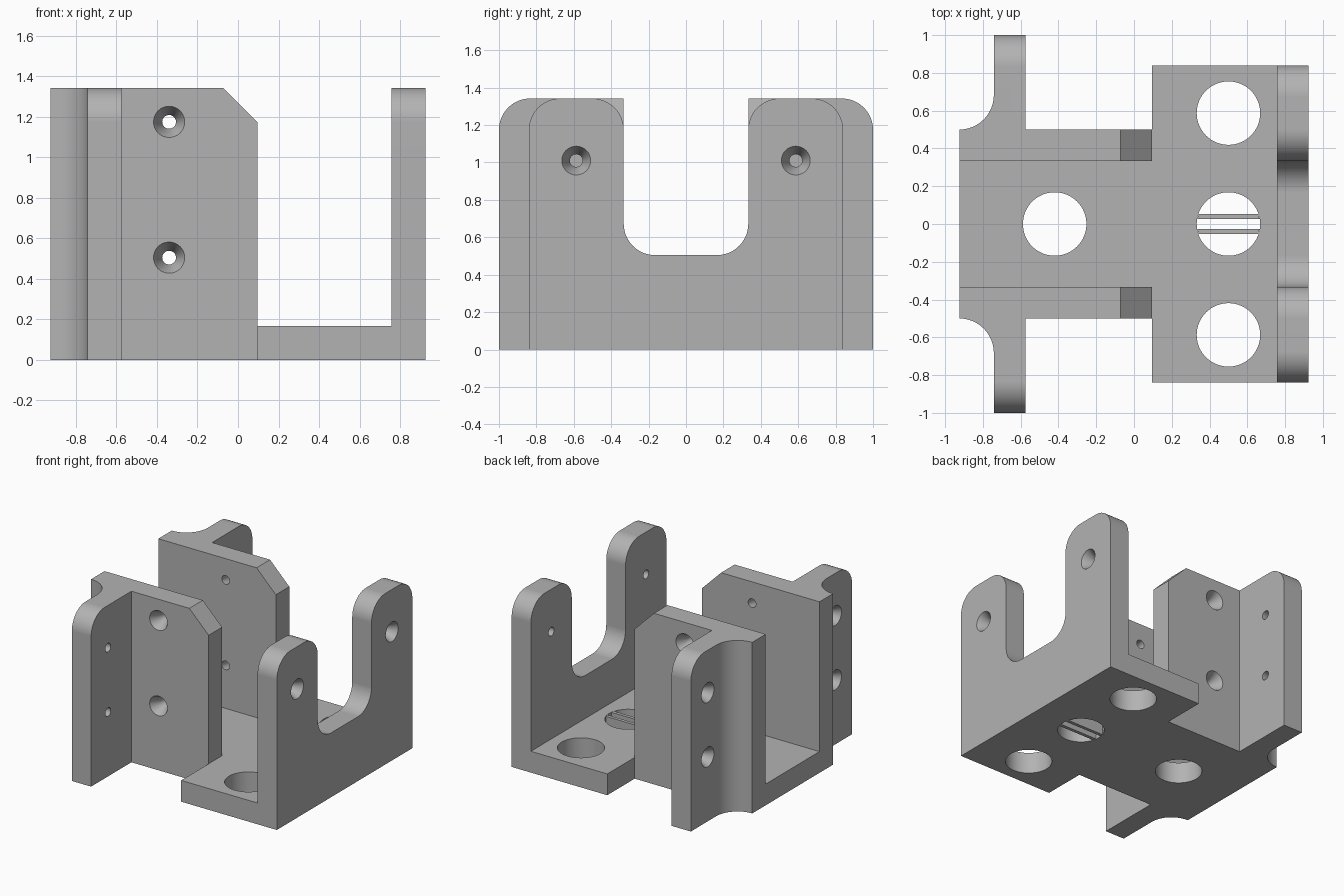
import bpy, bmesh
from math import cos, sin, pi, radians
from mathutils import Matrix, Vector

if "Cube" in bpy.data.objects:
    bpy.data.objects.remove(bpy.data.objects["Cube"])

T = 0.167            # plate thickness and corner radius
H = 1.342            # overall height
BACK, FRONT = -0.925, 0.925
STEP = 0.095         # where the base widens
WIDE = 0.84          # half width of the wide end

grey = bpy.data.materials.new("plain grey")
grey.use_nodes = True
grey.diffuse_color = (0.45, 0.45, 0.45, 1)
grey.node_tree.nodes["Principled BSDF"].inputs["Base Color"].default_value = grey.diffuse_color


def arc(cx, cy, r, start, end, n=12):
    angles = [radians(start + (end - start) * i / n) for i in range(n + 1)]
    return [(cx + r * cos(a), cy + r * sin(a)) for a in angles]


def make(name, bm):
    bmesh.ops.recalc_face_normals(bm, faces=bm.faces)
    mesh = bpy.data.meshes.new(name)
    bm.to_mesh(mesh)
    bm.free()
    mesh.materials.append(grey)
    obj = bpy.data.objects.new(name, mesh)
    bpy.context.collection.objects.link(obj)
    return obj


def prism(name, outline, axis, lo, hi):
    """Extrude a 2D outline along x (outline yz), y (outline xz) or z (outline xy)."""
    place = {"x": lambda a, b: (lo, a, b), "y": lambda a, b: (a, lo, b), "z": lambda a, b: (a, b, lo)}[axis]
    step = Vector([(hi - lo) * (axis == k) for k in "xyz"])
    bm = bmesh.new()
    face = bm.faces.new([bm.verts.new(place(a, b)) for a, b in outline])
    top = bmesh.ops.extrude_face_region(bm, geom=[face])["geom"]
    bmesh.ops.translate(bm, vec=step, verts=[v for v in top if isinstance(v, bmesh.types.BMVert)])
    return make(name, bm)


def screw_cutter(point, outward):
    """Countersunk hole whose wide end opens at point, facing outward."""
    bm = bmesh.new()
    profile = [(0, 0.02), (0.077, 0.02), (0.077, 0), (0.034, -0.08), (0.034, -0.2), (0, -0.2)]
    verts = [bm.verts.new((r, 0, z)) for r, z in profile]
    edges = [bm.edges.new(pair) for pair in zip(verts, verts[1:])]
    bmesh.ops.spin(bm, geom=verts + edges, cent=(0, 0, 0), axis=(0, 0, 1), angle=2 * pi, steps=32)
    bmesh.ops.remove_doubles(bm, verts=bm.verts, dist=0.0001)
    turn = Vector((0, 0, 1)).rotation_difference(Vector(outward)).to_matrix().to_4x4()
    bm.transform(Matrix.Translation(point) @ turn)
    return make("screw_cutter", bm)


def combine(body, other, operation):
    mod = body.modifiers.new(operation, "BOOLEAN")
    mod.operation, mod.object, mod.solver = operation, other, "EXACT"
    bpy.context.view_layer.objects.active = body
    bpy.ops.object.modifier_apply(modifier=mod.name)
    bpy.data.objects.remove(other)


# Base plate, narrow at the back and wide at the front
half = [(BACK, 0.5), (STEP, 0.5), (STEP, WIDE), (FRONT, WIDE)]
bracket = prism("bracket", half + [(x, -y) for x, y in reversed(half)], "z", 0, T)

# Front wall with rounded posts and a U notch
side = arc(WIDE - T, H - T, T, 0, 90) + arc(0.333 + T, H - T, T, 90, 180) \
    + arc(0.333 - T, 0.505 + T, T, 0, -90)
wall = [(WIDE, 0)] + side + [(-y, z) for y, z in reversed(side)] + [(-WIDE, 0)]
combine(bracket, prism("front_wall", wall, "x", FRONT - T, FRONT), "UNION")

for s in (-1, 1):
    # Side wall with chamfered top corner
    panel = [(BACK, 0), (STEP, 0), (STEP, H - T), (STEP - T, H), (BACK, H)]
    combine(bracket, prism("side_wall", panel, "y", s * 0.333, s * 0.5), "UNION")

    # Mounting flange with rounded outer corner
    flange = [(0.42, 0), (1, 0)] + arc(1 - T, H - T, T, 0, 90) + [(0.42, H)]
    combine(bracket, prism("flange", [(s * y, z) for y, z in flange], "x", -0.742, -0.575), "UNION")

    # Concave fillet behind the flange
    r = 0.183
    fillet = arc(BACK, 0.5 + r, r, -90, 0) + [(-0.66, 0.5 + r), (-0.66, 0.42), (BACK, 0.42)]
    combine(bracket, prism("fillet", [(x, s * y) for x, y in fillet], "z", 0, H), "UNION")

    # Countersunk screw holes
    holes = [((FRONT, s * 0.587, 1.01), (1, 0, 0))]
    holes += [((-0.34, s * 0.5, z), (0, s, 0)) for z in (0.505, 1.175)]
    holes += [((-0.742, s * 0.79, z), (-1, 0, 0)) for z in (0.505, 1.01)]
    for point, outward in holes:
        combine(bracket, screw_cutter(point, outward), "DIFFERENCE")

# Large round holes in the base
for x, y in ((-0.42, 0), (0.5, 0), (0.5, 0.587), (0.5, -0.587)):
    combine(bracket, prism("hole_cutter", arc(x, y, 0.168, 0, 360, 64)[:-1], "z", -0.1, T + 0.1), "DIFFERENCE")

# Two thin ribs across the middle hole
for name, s in (("left_rib", 1), ("right_rib", -1)):
    a, b = s * 0.026, s * 0.052
    prism(name, [(0.336, a), (0.664, a), (0.66, b), (0.34, b)], "z", 0, T)

# Smooth the curved faces, keep the corners crisp
bpy.ops.object.select_all(action="DESELECT")
bracket.select_set(True)
bpy.context.view_layer.objects.active = bracket
bpy.ops.object.shade_smooth_by_angle(angle=radians(30))
weighted = bracket.modifiers.new("Weighted Normal", "WEIGHTED_NORMAL")
weighted.keep_sharp = True
